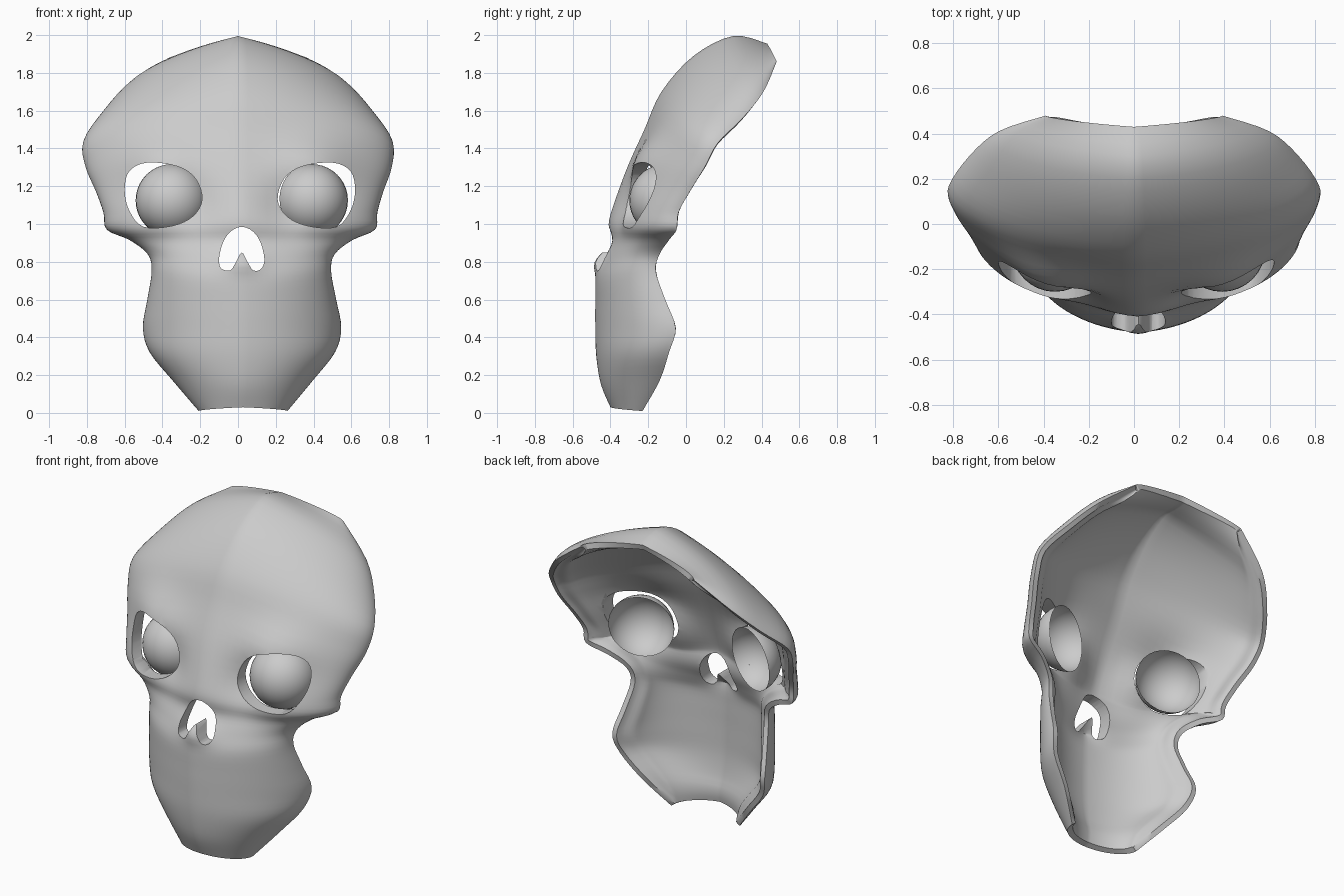
import bpy, bmesh, math

if "Cube" in bpy.data.objects:
    bpy.data.objects.remove(bpy.data.objects["Cube"])

# Each row: centre y, centre z, edge half-width, edge y, edge z (crown to chin)
ROWS = [
    (.43, 1.955, .39, .48, 1.86), (.25, 1.995, .60, .41, 1.70),
    (.04, 1.89, .73, .30, 1.56), (-.13, 1.70, .82, .17, 1.43),
    (-.22, 1.50, .81, .10, 1.30), (-.31, 1.30, .76, .02, 1.17),
    (-.385, 1.10, .725, -.04, 1.06), (-.41, 1.00, .71, -.05, .97),
    (-.40, .91, .59, -.09, .915), (-.435, .82, .495, -.14, .84),
    (-.475, .71, .475, -.16, .75), (-.48, .58, .50, -.11, .60),
    (-.48, .45, .525, -.055, .45), (-.475, .30, .49, -.09, .32),
    (-.45, .15, .37, -.14, .17), (-.40, .03, .235, -.23, .01),
]


def spline(rows, steps):
    out = []
    n = len(rows)
    for i in range(n - 1):
        p = [rows[max(0, min(n - 1, i + k))] for k in (-1, 0, 1, 2)]
        for s in range(steps):
            t = s / steps
            out.append([.5 * (2 * b + (c - a) * t + (2 * a - 5 * b + 4 * c - d) * t * t
                              + (3 * b - a - 3 * c + d) * t ** 3)
                        for a, b, c, d in zip(*p)])
    out.append(list(rows[-1]))
    return out


def mesh_object(name, bm):
    me = bpy.data.meshes.new(name)
    bm.to_mesh(me)
    bm.free()
    ob = bpy.data.objects.new(name, me)
    bpy.context.collection.objects.link(ob)
    return ob


def smooth(ob, angle):
    bpy.ops.object.select_all(action='DESELECT')
    ob.select_set(True)
    bpy.context.view_layer.objects.active = ob
    bpy.ops.object.shade_smooth_by_angle(angle=math.radians(angle))


def centre_x(z):
    if z > 1:
        return .015 * max(0, 1 - (z - 1) / .4)
    return .015 + .012 * (1 - z)


def bump(dx, dz, wx, wz):
    return math.exp(-(dx / wx) ** 2 - (dz / wz) ** 2)


def ease(t):
    t = max(0, min(1, t))
    return t * t * (3 - 2 * t)


# Curved face sheet, closed into a shell with an inner copy
THICK = .075
COLS = 48
bm = bmesh.new()
grid = []
depth = {}
rows = spline(ROWS, 4)
for i, (cy, cz, ex, ey, ez) in enumerate(rows):
    ridge = .08 + .12 * ease((cz - .7) / .7) + .4 * max(0, (cy - .25) / .18)
    line = []
    for j in range(COLS + 1):
        a = (j / COLS * 2 - 1) * math.pi / 2
        t = abs(math.sin(a))
        bow = 1 - math.cos(a)
        f = bow * (1 - ridge) + t * ridge
        z = cz + (ez - cz) * .5 * (bow + t)
        cx = centre_x(z)
        x = cx + ex * math.sin(a)
        y = cy + (ey - cy) * f
        side = abs(x - cx)
        y -= .04 * bump(x - .02, z - .80, .1, .06)      # lip under the nose
        y -= .06 * bump(side - .42, z - 1.34, .2, .13)  # brow
        y += .05 * bump(side - .25, z - 1.10, .13, .14)  # inner socket hollow
        v = bm.verts.new((x, y, z))
        line.append(v)
        # shell thins toward its border
        e = min((j + 1) / 6, (COLS + 1 - j) / 6, (i + 1) / 4, (len(rows) - i) / 4)
        depth[v] = THICK * (.35 + .65 * ease(e))
    grid.append(line)
for r0, r1 in zip(grid, grid[1:]):
    for j in range(COLS):
        bm.faces.new((r0[j], r1[j], r1[j + 1], r0[j + 1]))
bm.normal_update()
outer = bm.faces[:]
inner = {v: bm.verts.new(v.co - v.normal * depth[v]) for v in bm.verts[:]}
rim = [(lp.vert, lp.link_loop_next.vert) for f in outer for lp in f.loops if lp.edge.is_boundary]
for f in outer:
    bm.faces.new([inner[v] for v in reversed(f.verts[:])])
for a, b in rim:
    bm.faces.new((b, a, inner[a], inner[b]))
mask = mesh_object("skull_mask", bm)


# Openings: closed prisms through the shell
def cutter(name, pts, steps):
    n = len(pts)
    ring = spline([pts[-1]] + pts + pts[:2], steps)[steps:steps * (n + 1)]
    b = bmesh.new()
    front = [b.verts.new((x, -.9, z)) for x, z in ring]
    back = [b.verts.new((x, .4, z)) for x, z in ring]
    m = len(ring)
    b.faces.new(front)
    b.faces.new(back[::-1])
    for i in range(m):
        k = (i + 1) % m
        b.faces.new((front[k], front[i], back[i], back[k]))
    bmesh.ops.recalc_face_normals(b, faces=b.faces[:])
    ob = mesh_object(name, b)
    ob.hide_render = True
    mod = mask.modifiers.new(name, 'BOOLEAN')
    mod.operation = 'DIFFERENCE'
    mod.solver = 'EXACT'
    mod.use_self = True
    mod.object = ob
    return ob


socket = [(.20, 1.13), (.235, 1.24), (.33, 1.305), (.49, 1.325), (.585, 1.28),
          (.61, 1.18), (.585, 1.07), (.51, .985), (.36, .99), (.25, 1.04)]
nose = [(.02, .985), (.08, .96), (.12, .90), (.14, .81), (.12, .76), (.08, .755),
        (.05, .80), (.02, .85), (-.01, .80), (-.04, .755), (-.09, .765),
        (-.10, .82), (-.08, .90), (-.04, .96)]
cutters = [cutter("nose_cutter", nose, 3)]
for side, s in (("right", 1), ("left", -1)):
    cutters.append(cutter(side + "_socket_cutter", [(.01 + s * x, z) for x, z in socket], 4))

# Bake the modifiers and remove the cutters
dg = bpy.context.evaluated_depsgraph_get()
baked = bpy.data.meshes.new_from_object(mask.evaluated_get(dg))
mask.modifiers.clear()
mask.data = baked
for c in cutters:
    bpy.data.objects.remove(c)
smooth(mask, 50)

# Eyes: open-backed front caps
for side, s in (("right", 1), ("left", -1)):
    b = bmesh.new()
    bmesh.ops.create_uvsphere(b, u_segments=32, v_segments=20, radius=.192)
    bmesh.ops.bisect_plane(b, geom=b.verts[:] + b.edges[:] + b.faces[:],
                           plane_co=(0, -.02, 0), plane_no=(-.4 * s, 1, -.1), clear_outer=True)
    eye = mesh_object(side + "_eye", b)
    eye.location = (.02 + s * .37, -.108, 1.125)
    smooth(eye, 60)
